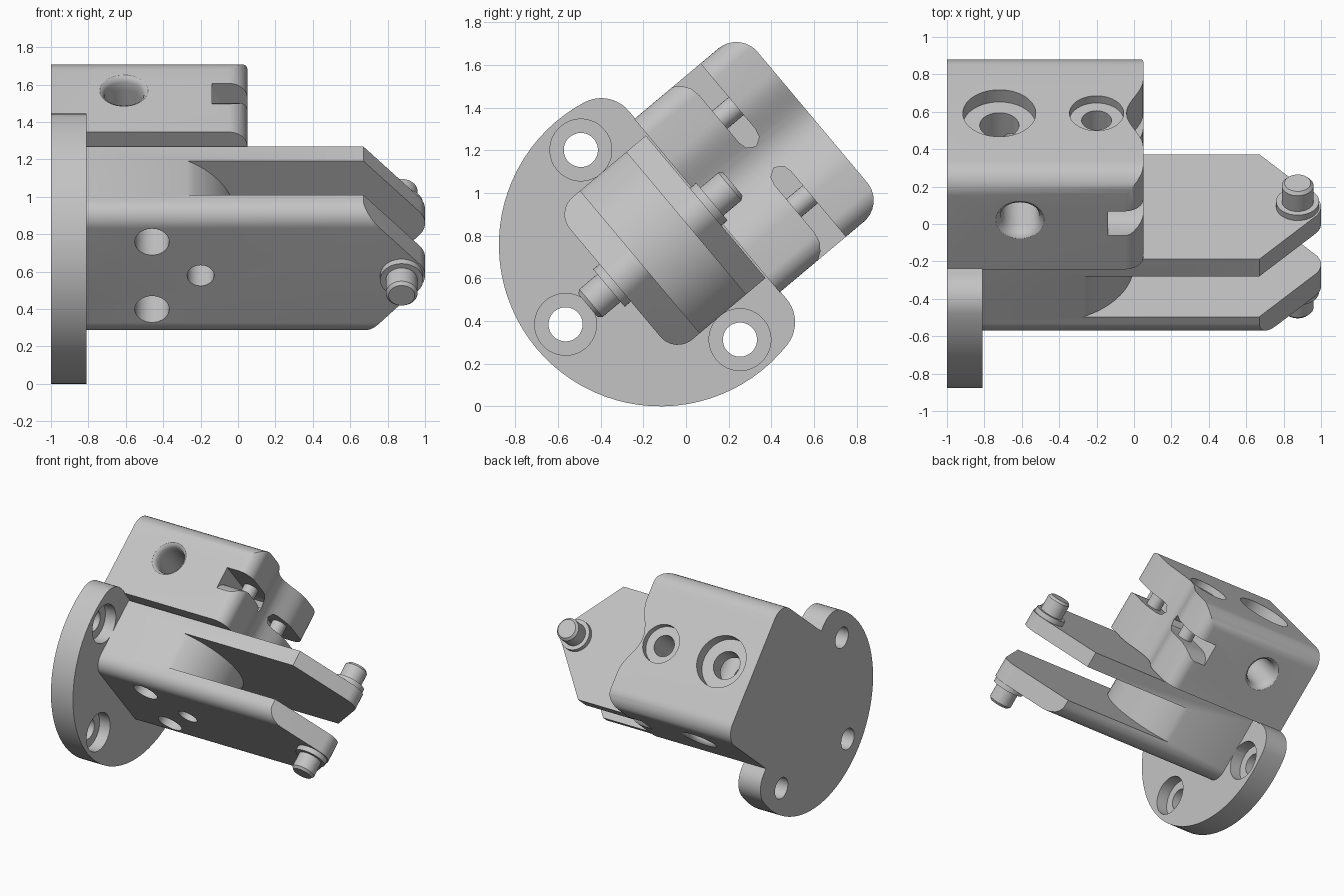
import bpy, bmesh, math
from mathutils import Vector, Matrix

cube = bpy.data.objects.get("Cube")
if cube:
    bpy.data.objects.remove(cube, do_unlink=True)

steel = bpy.data.materials.new("light grey metal")
steel.use_nodes = True
GREY = (0.55, 0.55, 0.55, 1)
steel.diffuse_color = GREY
steel.node_tree.nodes["Principled BSDF"].inputs["Base Color"].default_value = GREY

# Parts are made straight (x = length, y = depth, z = width), then tilted about x
TILT = Matrix.Translation((0, -0.12, 0.757)) @ Matrix.Rotation(math.radians(40), 4, 'X')


def make(name, bm):
    bmesh.ops.recalc_face_normals(bm, faces=bm.faces)
    mesh = bpy.data.meshes.new(name)
    bm.to_mesh(mesh)
    bm.free()
    mesh.materials.append(steel)
    ob = bpy.data.objects.new(name, mesh)
    bpy.context.collection.objects.link(ob)
    return ob


def prism(name, pts, axis, lo, hi):
    """Extrude a closed outline: (y, z) along x, or (x, z) along y."""
    bm = bmesh.new()
    def place(p, t):
        return (t, p[0], p[1]) if axis == 'x' else (p[0], t, p[1])
    face = bm.faces.new([bm.verts.new(place(p, lo)) for p in pts])
    ext = bmesh.ops.extrude_face_region(bm, geom=[face])
    moved = [g for g in ext["geom"] if isinstance(g, bmesh.types.BMVert)]
    bmesh.ops.translate(bm, verts=moved, vec=Vector(place((0, 0), hi - lo)))
    return make(name, bm)


def lathe(name, axis, centre, stations, n=40):
    """Turned part: (position, radius) stations along an axis through centre."""
    bm = bmesh.new()
    rings = []
    for t, r in stations:
        ring = []
        for i in range(n):
            w = math.tau * i / n
            u, v = centre[0] + r * math.cos(w), centre[1] + r * math.sin(w)
            ring.append(bm.verts.new({'x': (t, u, v), 'y': (u, t, v), 'z': (u, v, t)}[axis]))
        rings.append(ring)
    for a, b in zip(rings, rings[1:]):
        for i in range(n):
            j = (i + 1) % n
            bm.faces.new((a[i], a[j], b[j], b[i]))
    bm.faces.new(rings[0])
    bm.faces.new(rings[-1])
    return make(name, bm)


def rounded(corners, steps=8):
    """Outline from (u, v, radius) corners."""
    out = []
    for i, (u, v, r) in enumerate(corners):
        p = Vector((u, v))
        if r == 0:
            out.append(p)
            continue
        d1 = (Vector(corners[i - 1][:2]) - p).normalized()
        d2 = (Vector(corners[(i + 1) % len(corners)][:2]) - p).normalized()
        half = d1.angle(d2) / 2
        c = p + (d1 + d2).normalized() * r / math.sin(half)
        s, e = (p + d * r / math.tan(half) - c for d in (d1, d2))
        out += [c + s.lerp(e, k / steps).normalized() * r for k in range(steps + 1)]
    return out


def arc(cu, cv, r, a0, a1, n):
    return [(cu + r * math.cos(math.radians(a0 + (a1 - a0) * k / n)),
             cv + r * math.sin(math.radians(a0 + (a1 - a0) * k / n))) for k in range(n + 1)]


def combine(ob, tool, op='DIFFERENCE'):
    mod = ob.modifiers.new("cut", 'BOOLEAN')
    mod.operation, mod.solver, mod.object = op, 'EXACT', tool
    bpy.context.view_layer.objects.active = ob
    bpy.ops.object.modifier_apply(modifier=mod.name)
    bpy.data.objects.remove(tool, do_unlink=True)


def finish(ob):
    ob.matrix_world = TILT
    bpy.ops.object.select_all(action='DESELECT')
    ob.select_set(True)
    bpy.context.view_layer.objects.active = ob
    bpy.ops.object.shade_smooth_by_angle(angle=math.radians(30))


# Mounting flange: disc with one side cut flat, two rounded ears
R, EAR, FLAT = 0.757, 0.17, 0.29
ec = FLAT - EAR
ez = math.sqrt((R - EAR) ** 2 - ec ** 2)
ang = math.degrees(math.atan2(ez, ec))
outline = (arc(ec, ez, EAR, 0, ang, 10) + arc(0, 0, R, ang, 360 - ang, 48)[1:]
           + arc(ec, -ez, EAR, -ang, 0, 10)[1:])
flange = prism("mounting_flange", outline, 'x', -1, -0.81)
for c in ((0, 0.58), (0, -0.58), (-0.58, 0)):
    combine(flange, lathe("bolt_hole", 'x', c,
            [(-1.1, 0.08), (-0.9, 0.08), (-0.9, 0.145), (-0.7, 0.145)]))
finish(flange)

# Fork: rounded bar section trimmed to a tapered outline, then slotted
W, D = 0.436, 0.277
fork = prism("fork", rounded([(-D, -W, 0.105), (D, -W, 0), (D, W, 0), (-D, W, 0.105)]),
             'x', -1, 1.1)
taper = ([(-1.2, -0.6), (0.526, -0.6), (0.67, -W)] + arc(0.875, 0, 0.125, -40, 40, 12)
         + [(0.67, W), (0.526, 0.6), (-1.2, 0.6)])
combine(fork, prism("taper", taper, 'y', -0.5, 0.5), 'INTERSECT')
slot = arc(-0.487, 0, 0.487, -75, 75, 28) + [(-0.36, 0.7), (1.3, 0.7), (1.3, -0.7), (-0.36, -0.7)]
combine(fork, prism("slot", slot, 'y', -0.125, 0.157))
for x, z, r in ((-0.46, 0.235, 0.092), (-0.46, -0.235, 0.092), (-0.2, 0, 0.072)):
    combine(fork, lathe("fork_hole", 'y', (x, z), [(-0.4, r), (0.1, r)]))
finish(fork)

# Pivot pins with collars, one on each arm
for side, s in (("upper", 1), ("lower", -1)):
    finish(lathe(side + "_pivot_pin", 'y', (0.875, 0),
                 [(s * t, r) for t, r in ((0.24, 0.115), (0.315, 0.115), (0.315, 0.085),
                                          (0.425, 0.085), (0.443, 0.07))]))

# Clamp block: rounded section, wavy end with a central valley
BW, LOW, TOP, END = 0.53, 0.285, 0.93, 0.05
block = prism("clamp_block", rounded([(LOW, -BW, 0), (TOP, -BW, 0.13),
                                      (TOP, BW, 0.13), (LOW, BW, 0)]), 'x', -1, 0.2)
wave = [(END - 0.045 * (1 + math.cos(math.pi * k / 10)), 0.028 * k, 0) for k in range(-10, 11)]
end_outline = rounded([(-1.2, -BW, 0), (END, -BW, 0.1)] + wave
                      + [(END, BW, 0.1), (-1.2, BW, 0)])
combine(block, prism("end_shape", end_outline, 'y', 0, 1.2), 'INTERSECT')

# Clamp slits on both sides of a central web, flared at the outside
for s in (1, -1):
    slit = [(0.6, s * 0.09), (0.64, s * 0.065), (0.68, s * 0.09), (0.69, s * 0.13),
            (0.69, s * 0.7), (0.5, s * 0.7), (0.52, s * BW), (0.555, s * 0.505),
            (0.58, s * 0.47), (0.59, s * 0.42), (0.59, s * 0.13)]
    combine(block, prism("slit", slit, 'x', -0.14, 0.3))

# Counterbored holes in the top and a flared cross hole through the sides
for x, r, bore, depth in ((-0.72, 0.105, 0.195, 0.085), (-0.2, 0.08, 0.145, 0.05)):
    combine(block, lathe("top_hole", 'y', (x, 0),
            [(0.35, r), (TOP - depth, r), (TOP - depth, bore), (1.1, bore)]))
flare = [(0.45, 0.1), (0.5, 0.105), (0.52, 0.115), (BW, 0.13), (0.6, 0.2)]
combine(block, lathe("cross_hole", 'z', (-0.61, 0.63),
        [(-t, r) for t, r in reversed(flare)] + flare))
finish(block)

# Clamp screws crossing the slits
for side, s in (("left", 1), ("right", -1)):
    finish(lathe(side + "_clamp_screw", 'y', (-0.05, s * 0.27), [(0.5, 0.055), (0.75, 0.055)], 24))
